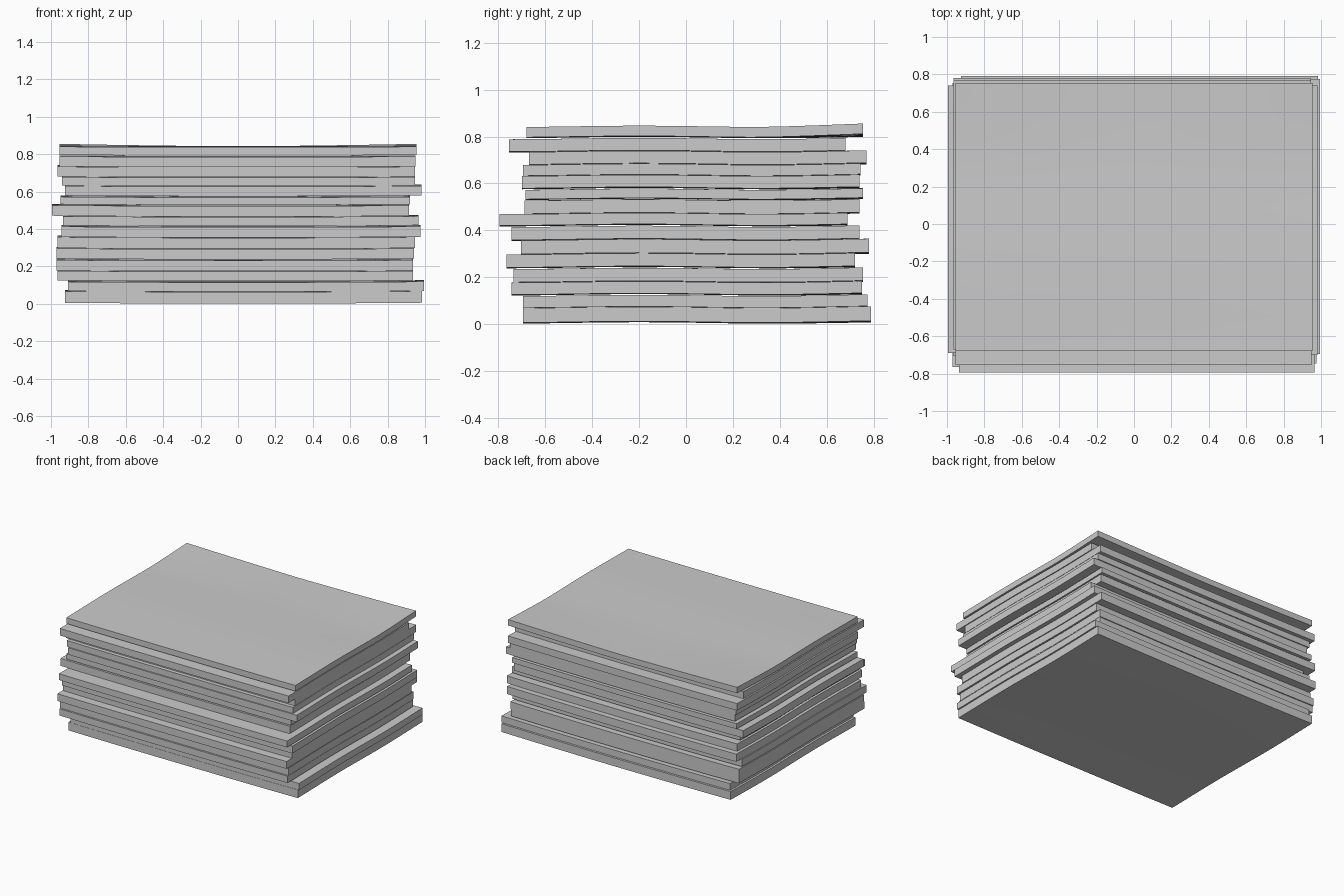
import bpy, bmesh, math

cube = bpy.data.objects.get("Cube")
if cube:
    bpy.data.objects.remove(cube, do_unlink=True)

grey = bpy.data.materials.new("stone_grey")
grey.use_nodes = True
grey.diffuse_color = (0.6, 0.6, 0.6, 1)
grey.node_tree.nodes["Principled BSDF"].inputs["Base Color"].default_value = (0.6, 0.6, 0.6, 1)

CUTS = 14


def warp(x, y, lift):
    """Gentle sag: ends curl up, with a shallow wave from front to back."""
    curl = 0.004 * abs(x) ** 3 + lift * max(0, y - 0.3) / 0.45 * abs(x)
    return curl + 0.003 * math.cos(5.5 * (y + 0.2)) - 0.002


def slab(name, x0, x1, y0, y1, z0, z1, lift, bend):
    """One thin sheet with a subdivided, slightly warped body."""
    bm = bmesh.new()
    bmesh.ops.create_cube(bm, size=1)
    flat = [e for e in bm.edges if abs(e.verts[0].co.z - e.verts[1].co.z) < 0.1]
    bmesh.ops.subdivide_edges(bm, edges=flat, cuts=CUTS, use_grid_fill=True)
    for v in bm.verts:
        x = x0 + (v.co.x + 0.5) * (x1 - x0)
        y = y0 + (v.co.y + 0.5) * (y1 - y0)
        z = z0 + (v.co.z + 0.5) * (z1 - z0)
        v.co = (x, y, max(0, z + bend * warp(x, y, lift)))
    bmesh.ops.recalc_face_normals(bm, faces=bm.faces)
    mesh = bpy.data.meshes.new(name)
    bm.to_mesh(mesh)
    bm.free()
    mesh.materials.append(grey)
    obj = bpy.data.objects.new(name, mesh)
    bpy.context.collection.objects.link(obj)
    bpy.ops.object.select_all(action='DESELECT')
    obj.select_set(True)
    bpy.context.view_layer.objects.active = obj
    bpy.ops.object.shade_smooth_by_angle(angle=math.radians(30))


# Sheets from the bottom up: left/right edges, front/back edges, bottom/top heights
sheets = [
    (-.925, .985, -.695, .79, .007, .069),
    (-.91, .995, -.695, .775, .07, .12),
    (-.965, .935, -.745, .75, .127, .178),
    (-.97, .935, -.735, .755, .18, .236),
    (-.97, .94, -.765, .72, .243, .298),
    (-.965, .945, -.705, .78, .30, .358),
    (-.945, .975, -.745, .74, .36, .415),
    (-.935, .965, -.795, .69, .422, .47),
    (-.995, .915, -.69, .74, .472, .528),
    (-.95, .92, -.685, .755, .534, .574),
    (-.925, .98, -.70, .74, .58, .632),
    (-.94, .945, -.695, .745, .634, .68),
    (-.965, .945, -.67, .77, .682, .735),
    (-.955, .95, -.755, .68, .737, .79),
    (-.955, .955, -.68, .755, .798, .842),
]
for i, dims in enumerate(sheets):
    top = i == len(sheets) - 1
    slab(f"sheet_{i + 1}", *dims, lift=0.011 if top else 0.003, bend=1)
